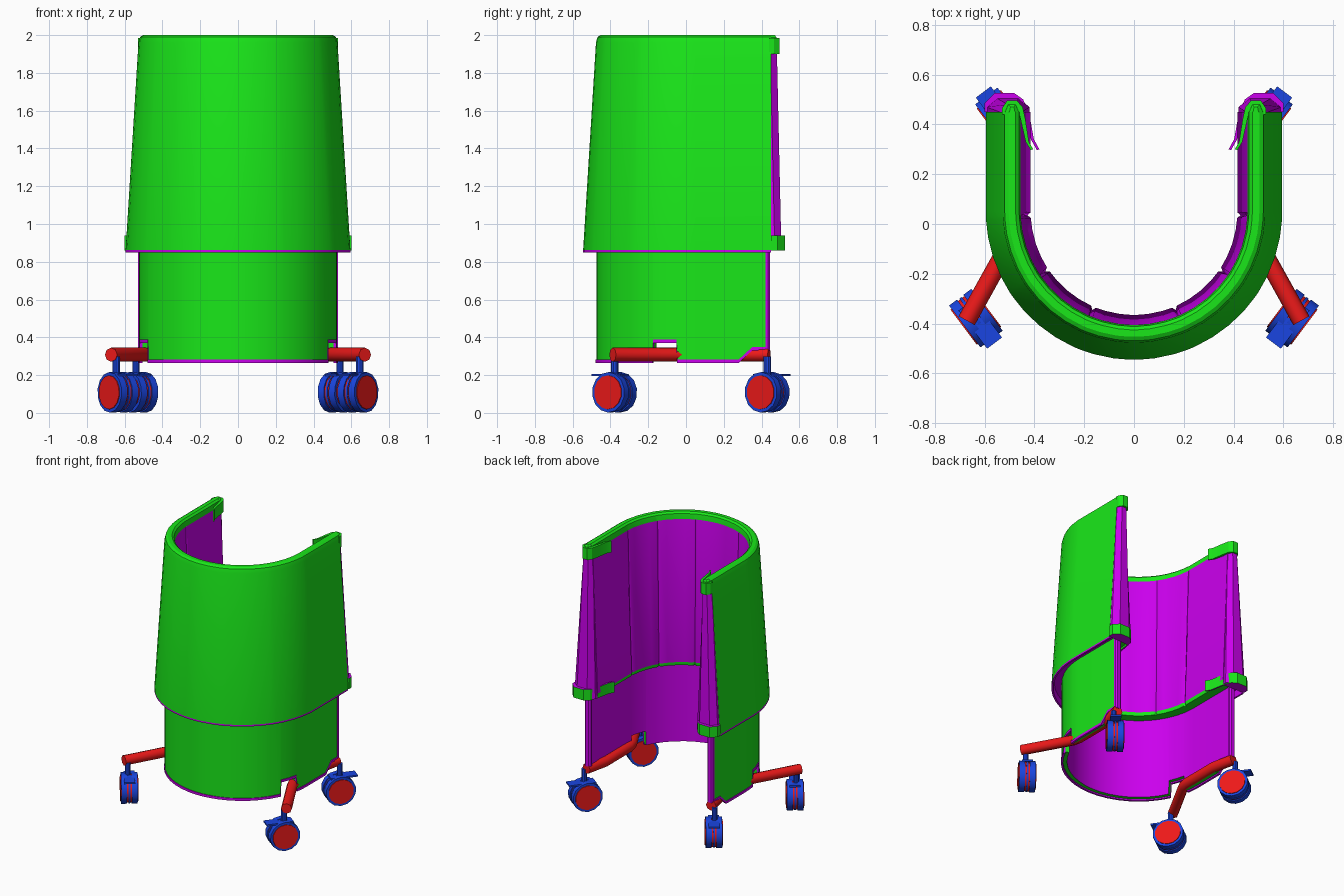
import bpy, bmesh, math
from mathutils import Vector, Matrix

if "Cube" in bpy.data.objects:
    bpy.data.objects.remove(bpy.data.objects["Cube"])


def material(name, rgb):
    m = bpy.data.materials.new(name)
    m.diffuse_color = (*rgb, 1)
    m.use_nodes = True
    m.node_tree.nodes["Principled BSDF"].inputs["Base Color"].default_value = m.diffuse_color
    return m


GREEN = material("green", (0.01, 0.8, 0.01))
PURPLE = material("purple", (0.6, 0.0, 0.85))
RED = material("red", (0.85, 0.01, 0.01))
BLUE = material("blue", (0.01, 0.06, 0.75))
YC = 0.05  # centre of the round front


def finish(name, bm, mats, smooth=True):
    bmesh.ops.recalc_face_normals(bm, faces=bm.faces)
    me = bpy.data.meshes.new(name)
    bm.to_mesh(me)
    bm.free()
    for m in mats:
        me.materials.append(m)
    ob = bpy.data.objects.new(name, me)
    bpy.context.collection.objects.link(ob)
    if smooth:
        bpy.ops.object.select_all(action='DESELECT')
        ob.select_set(True)
        bpy.context.view_layer.objects.active = ob
        bpy.ops.object.shade_smooth_by_angle(angle=math.radians(30))
    return ob


def loft(name, rings, mats, side_mats=None, cap_mat=0):
    """Joins equal closed rings of points, with one material per ring side."""
    bm = bmesh.new()
    vs = [[bm.verts.new(p) for p in r] for r in rings]
    n = len(vs[0])
    for a, b in zip(vs, vs[1:]):
        for i in range(n):
            f = bm.faces.new((a[i], a[(i + 1) % n], b[(i + 1) % n], b[i]))
            f.material_index = side_mats[i] if side_mats else 0
    for r in (vs[0], vs[-1]):
        bm.faces.new(r).material_index = cap_mat
    return finish(name, bm, mats)


def u_path(angles, straights):
    """U-shaped plan: straight sides and a half circle. Gives (nx, ny, yc, tag)."""
    half = [(1, 0, y, ("y", y)) for y in straights]
    half += [(math.sin(math.radians(a)), -math.cos(math.radians(a)), YC, ("a", a)) for a in angles]
    left = [(-nx, ny, yc, t) for nx, ny, yc, t in reversed(half)]
    return half + left


def at(st, r, z):
    return (st[0] * r, st[2] + st[1] * r, z)


# Upper shell: green skin, rounded rim, purple grooved liner, recessed underside
seams = [23, 56, 88]
angles = sorted({90, 80, 72, 64, 48, 40, 32, 16, 8, 2,
                 *[s + d for s in seams for d in (-1.5, 0, 1.5)]}, reverse=True)
rings = []
for st in u_path(angles, [0.45]):
    g = 0.014 if st[3][0] == "a" and st[3][1] in seams else 0
    prof = [(0.595, 0.862), (0.527, 1.96), (0.519, 1.99), (0.503, 2.0), (0.475, 2.0),
            (0.461, 1.988), (0.455, 1.95), (0.415 + g, 0.9), (0.42 + g, 0.875),
            (0.49, 0.875), (0.49, 0.895), (0.575, 0.895), (0.582, 0.85), (0.595, 0.85)]
    rings.append([at(st, r, z) for r, z in prof])
loft("upper_shell", rings, [GREEN, PURPLE], [0] * 6 + [1, 0, 0, 1, 1, 1, 1, 1], 1)


# Lower shell with a bottom edge that steps up for the arm and the rear leg
def edge(tag):
    kind, v = tag
    if kind == "a":
        return 0.37 if 65 <= v <= 79 else 0.265
    return 0.33 if v >= 0.35 else 0.265


angles = [90, 84, 79.5, 79, 72, 65, 64.5, 56, 48, 40, 32, 24, 16, 8, 2.5]
shell, trim = [], []
for st in u_path(angles, [0.43, 0.35, 0.28]):
    z = edge(st[3])
    shell.append([at(st, r, h) for r, h in
                  [(0.525, z + 0.01), (0.525, 0.89), (0.488, 0.89), (0.488, z + 0.01)]])
    trim.append([at(st, r, h) for r, h in
                 [(0.53, z), (0.53, z + 0.018), (0.515, z + 0.018), (0.515, z)]])
loft("lower_shell", shell, [GREEN, PURPLE], [0, 0, 1, 0], 1)
loft("lower_edge_trim", trim, [PURPLE])


def prism(name, plan, zs, s, mats, cap_mat=0):
    return loft(name, [[(s * x, y, z) for x, y in plan] for z in zs], mats, None, cap_mat)


def end_plan(ro, ri, ye):
    b = (ro - ri) * 0.25
    return [(ro, 0.44), (ro, ye - 0.035), (ro - b, ye), (ri + b, ye), (ri, ye - 0.035), (ri, 0.44)]


low_clip = [(0.6, 0.45), (0.6, 0.485), (0.56, 0.525), (0.48, 0.525), (0.445, 0.5), (0.42, 0.44),
            (0.402, 0.34), (0.38, 0.3), (0.39, 0.297), (0.414, 0.34), (0.43, 0.44)]
top_clip = [(0.53, 0.44), (0.53, 0.465), (0.51, 0.495), (0.47, 0.495), (0.447, 0.47), (0.436, 0.42),
            (0.422, 0.33), (0.405, 0.3), (0.415, 0.297), (0.435, 0.33), (0.46, 0.44)]


def cylinder(bm, centre, axis, r, length, segs, mat):
    rot = Vector((0, 0, 1)).rotation_difference(Vector(axis)).to_matrix().to_4x4()
    res = bmesh.ops.create_cone(bm, cap_ends=True, segments=segs, radius1=r, radius2=r,
                                depth=length, matrix=Matrix.Translation(centre) @ rot)
    for f in {f for v in res["verts"] for f in v.link_faces}:
        f.material_index = mat


def caster(name, x, y, s, tab):
    """Twin wheel on a stem: blue tyres, red hub faces and a red core."""
    bm = bmesh.new()
    c = Vector((s * x, y, 0.109))
    axis = Vector((s * 0.8, -0.6, 0))
    fwd = Vector((s * 0.6, 0.8, 0))
    cylinder(bm, c, axis, 0.1, 0.11, 14, 1)
    for k in (-1, 1):
        cylinder(bm, c + axis * k * 0.036, axis, 0.107, 0.04, 14, 0)
        cylinder(bm, c + axis * k * 0.056, axis, 0.09, 0.01, 14, 1)
    cylinder(bm, c, axis, 0.104, 0.012, 14, 0)
    cylinder(bm, c + Vector((s * 0.01, 0.0, 0.13)), (0, 0, 1), 0.02, 0.12, 10, 0)
    # Brake tab over the wheels
    rot = Matrix((axis, fwd, Vector((0, 0, 1)))).transposed().to_4x4()
    res = bmesh.ops.create_cube(bm, size=1, matrix=Matrix.Translation(
        c + fwd * tab + Vector((0, 0, 0.092))) @ rot @ Matrix.Diagonal((0.075, 0.19, 0.012, 1)))
    finish(name, bm, [BLUE, RED])


for s, side in ((1, "right"), (-1, "left")):
    # Tapered end cap of the upper shell
    loft("upper_end_cap_" + side,
         [[(s * x, y, z) for x, y in end_plan(*p)] for z, p in
          ((0.865, (0.593, 0.42, 0.505)), (1.97, (0.525, 0.457, 0.48)))], [PURPLE])
    # Rounded end of the top rim
    loft("rim_end_" + side,
         [[(s * x, y, z) for x, y in end_plan(*p)] for z, p in
          ((1.95, (0.526, 0.457, 0.482)), (1.988, (0.519, 0.461, 0.48)), (2.0, (0.503, 0.475, 0.47)))],
         [GREEN])
    # Clips that wrap round the rear edges
    prism("lower_clip_" + side, low_clip, (0.86, 0.94), s, [GREEN, PURPLE], 1)
    prism("upper_clip_" + side, top_clip, (1.9, 1.985), s, [GREEN])
    # Rear post of the lower shell
    prism("lower_end_post_" + side, [(0.529, 0.42), (0.529, 0.435), (0.52, 0.445), (0.492, 0.445),
                                     (0.482, 0.435), (0.482, 0.42)], (0.33, 0.88), s, [PURPLE])
    # Bent support tube
    cu = bpy.data.curves.new("support_tube_" + side, 'CURVE')
    cu.dimensions = '3D'
    cu.bevel_depth = 0.037
    cu.bevel_resolution = 2
    cu.use_fill_caps = True
    path = [(0.672, -0.388), (0.49, -0.06), (0.48, -0.01), (0.48, 0.28), (0.515, 0.44)]
    sp = cu.splines.new('POLY')
    sp.points.add(len(path) - 1)
    for p, (x, y) in zip(sp.points, path):
        p.co = (s * x, y, 0.308, 1)
    cu.materials.append(RED)
    bpy.context.collection.objects.link(bpy.data.objects.new(cu.name, cu))
    caster("front_caster_" + side, 0.635, -0.378, s, -0.03)
    caster("rear_caster_" + side, 0.53, 0.43, s, 0.03)
